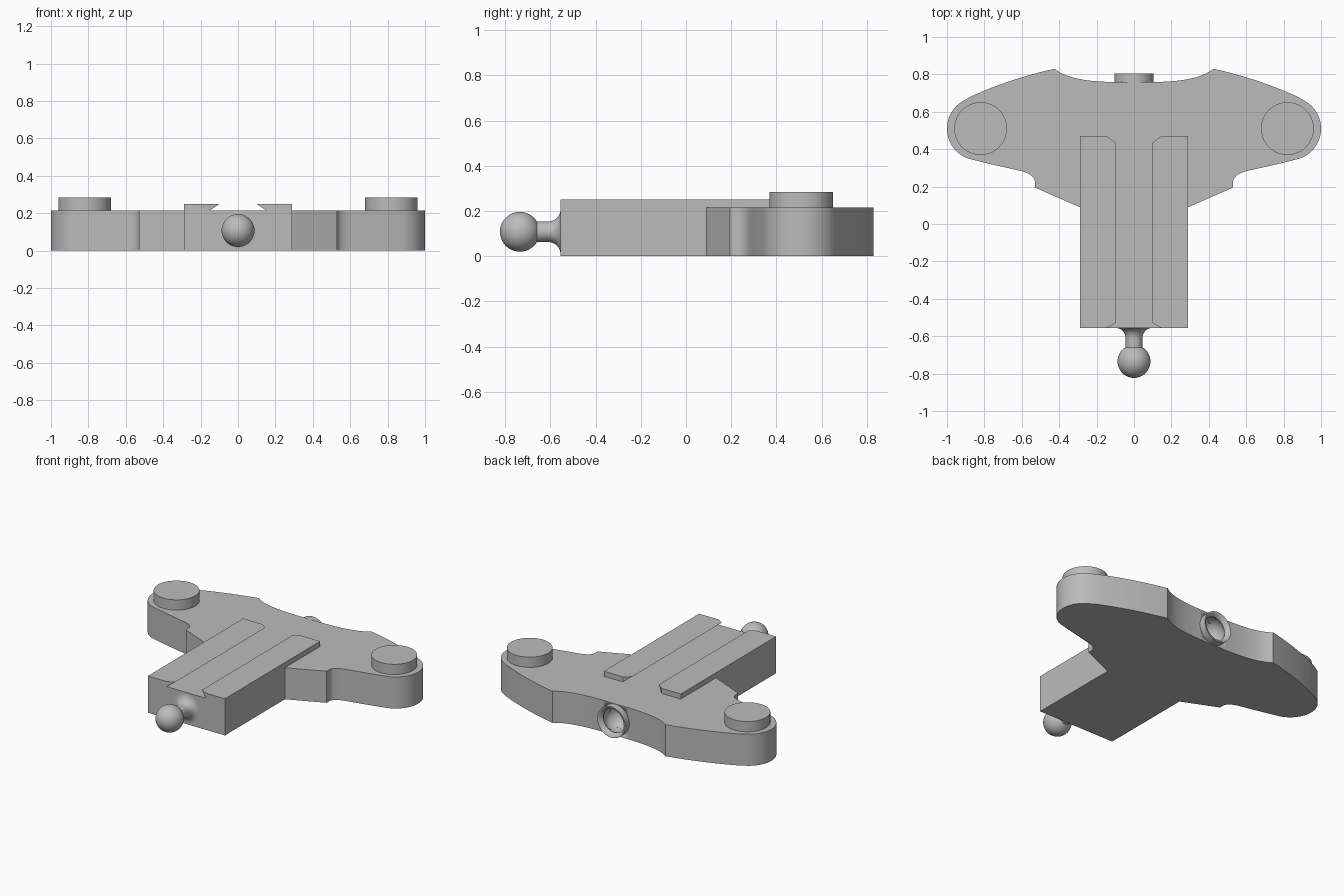
import bpy, bmesh, math
from mathutils import Matrix, Vector

if "Cube" in bpy.data.objects:
    bpy.data.objects.remove(bpy.data.objects["Cube"], do_unlink=True)

grey = bpy.data.materials.new("plain grey")
grey.use_nodes = True
COLOUR = (0.5, 0.5, 0.5, 1)
grey.diffuse_color = COLOUR
grey.node_tree.nodes["Principled BSDF"].inputs["Base Color"].default_value = COLOUR


def finish(name, bm):
    bmesh.ops.recalc_face_normals(bm, faces=bm.faces)
    mesh = bpy.data.meshes.new(name)
    bm.to_mesh(mesh)
    bm.free()
    mesh.materials.append(grey)
    ob = bpy.data.objects.new(name, mesh)
    bpy.context.collection.objects.link(ob)
    bpy.ops.object.select_all(action="DESELECT")
    bpy.context.view_layer.objects.active = ob
    ob.select_set(True)
    bpy.ops.object.shade_smooth_by_angle(angle=math.radians(30))
    return ob


def prism(name, outline, z0, z1):
    bm = bmesh.new()
    face = bm.faces.new([bm.verts.new((x, y, z0)) for x, y in outline])
    new = bmesh.ops.extrude_face_region(bm, geom=[face])["geom"]
    for v in new:
        if isinstance(v, bmesh.types.BMVert):
            v.co.z = z1
    return finish(name, bm)


def lathe(name, profile, steps=64):
    """Spin (radius, y) points around the front-to-back axis."""
    bm = bmesh.new()
    verts = [bm.verts.new((r, y, AXIS_Z)) for r, y in profile]
    edges = [bm.edges.new(p) for p in zip(verts, verts[1:])]
    bmesh.ops.spin(bm, geom=verts + edges, cent=(0, 0, AXIS_Z), axis=(0, 1, 0),
                   angle=math.tau, steps=steps)
    bmesh.ops.remove_doubles(bm, verts=bm.verts, dist=0.0001)
    return finish(name, bm)


def arc(cx, cy, r, a0, a1, n):
    angles = [math.radians(a0 + (a1 - a0) * i / n) for i in range(n + 1)]
    return [(cx + r * math.cos(a), cy + r * math.sin(a)) for a in angles]


def bezier(a, b, c, d, n=12):
    pts = []
    for i in range(n + 1):
        t = i / n
        s = 1 - t
        p = (Vector(a) * s**3 + Vector(b) * 3 * s * s * t
             + Vector(c) * 3 * s * t * t + Vector(d) * t**3)
        pts.append(tuple(p))
    return pts


AXIS_Z = 0.108
DECK = 0.215
RAIL_TOP = 0.25
FRONT = -0.555

# Track bed with its two swept arms, as one mirrored outline
half = [(0.29, FRONT), (0.29, 0.09), (0.53, 0.195)]
half += bezier((0.53, 0.225), (0.53, 0.26), (0.575, 0.278), (0.62, 0.287), 8)
half += bezier((0.62, 0.287), (0.7, 0.305), (0.78, 0.322), (0.85, 0.341), 6)
half += arc(0.83, 0.51, 0.17, -70, 62, 24)
half += bezier((0.87, 0.683), (0.72, 0.75), (0.58, 0.795), (0.425, 0.83))
half += bezier((0.425, 0.83), (0.35, 0.768), (0.2, 0.76), (0.1, 0.759))
outline = []
for p in half + [(-x, y) for x, y in reversed(half)]:
    if not outline or (Vector(p) - Vector(outline[-1])).length > 0.001:
        outline.append(p)
body = prism("body", outline, 0, DECK)

# Socket collar at the back, hollowed together with the body
collar = lathe("socket_collar", [(0, 0.70), (0.105, 0.70), (0.105, 0.805), (0, 0.805)])
cavity = [(0, 0.83), (0.095, 0.83), (0.095, 0.805), (0.08, 0.775)]
cavity += [(x, y) for x, y in arc(0, 0.733, 0.09, 28, -90, 16)]
cutter = lathe("socket_cutter", cavity)
for target in (body, collar):
    mod = target.modifiers.new("socket", "BOOLEAN")
    mod.operation = "DIFFERENCE"
    mod.solver = "EXACT"
    mod.object = cutter
cutter.hide_render = True
cutter.hide_set(True)

# Ball joint on a flared neck at the front
ball = arc(0, -0.735, 0.088, -90, 59, 24)
neck = [(0.045, -0.615)] + arc(0.1, -0.61, 0.055, 180, 90, 10)
lathe("ball_joint", ball + neck + [(0.1, FRONT + 0.01), (0, FRONT + 0.01)])

# Dovetail rails with undercut inner edges and chamfered ends
for side, label in ((1, "left"), (-1, "right")):
    bm = bmesh.new()
    section = [(0.29, DECK), (0.29, RAIL_TOP), (0.1, RAIL_TOP), (0.15, DECK)]
    face = bm.faces.new([bm.verts.new((x, FRONT, z)) for x, z in section])
    new = bmesh.ops.extrude_face_region(bm, geom=[face])["geom"]
    for v in new:
        if isinstance(v, bmesh.types.BMVert):
            v.co.y = 0.47
    for point, normal in (((0.1, 0.435, 0), (-0.035, 0.045, 0)),
                          ((0.1, -0.53, 0), (-0.025, -0.045, 0))):
        cut = bmesh.ops.bisect_plane(bm, geom=bm.verts[:] + bm.edges[:] + bm.faces[:],
                                     plane_co=point, plane_no=normal, clear_outer=True)
        rim = [e for e in cut["geom_cut"] if isinstance(e, bmesh.types.BMEdge)]
        bmesh.ops.contextual_create(bm, geom=rim)
    bm.transform(Matrix.Scale(side, 4, (1, 0, 0)))
    finish(label + "_rail", bm)

    # Round peg on each arm
    peg = arc(side * 0.82, 0.51, 0.141, 0, 360, 64)[:-1]
    prism(label + "_peg", peg, DECK - 0.01, 0.285)
